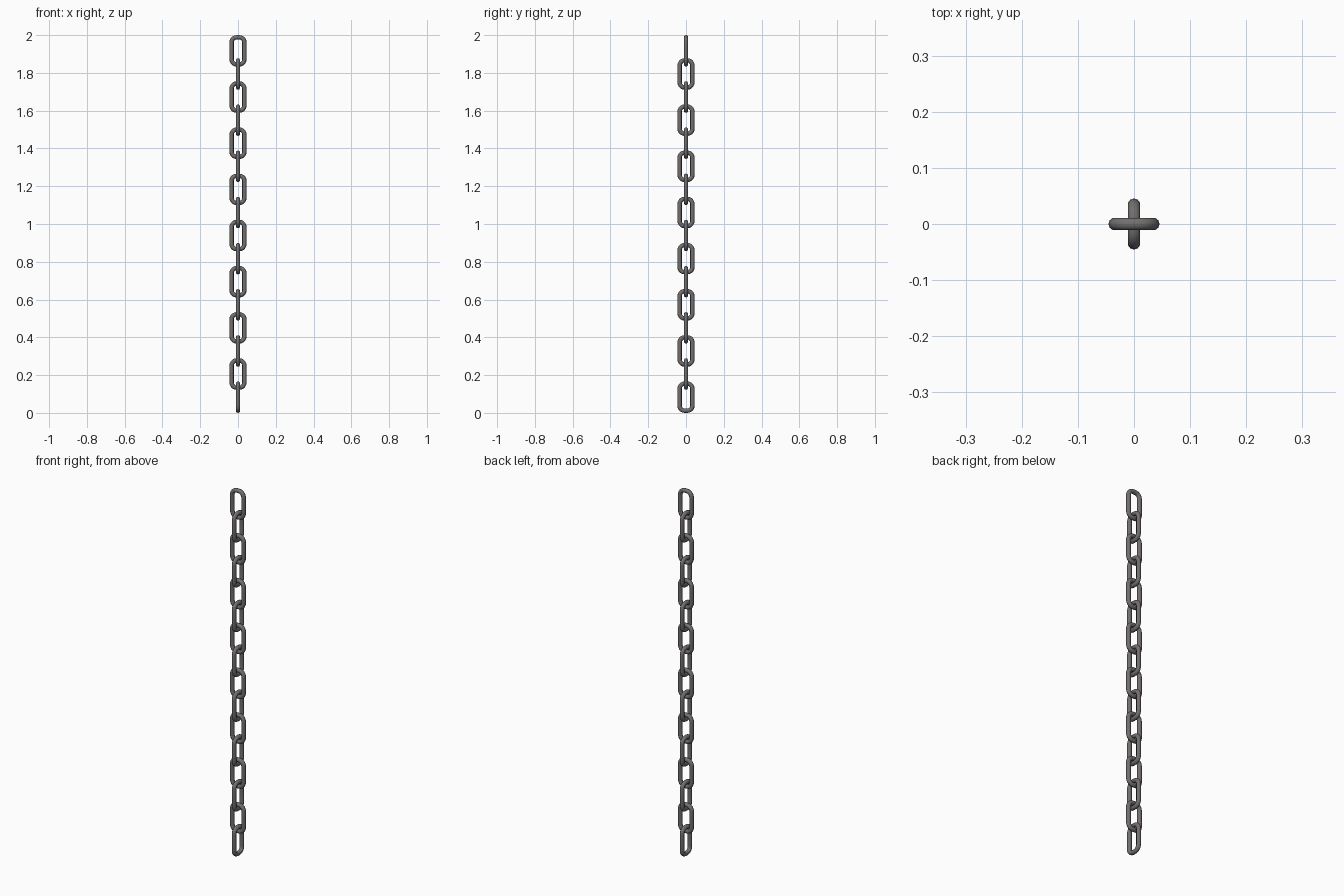
import bpy, bmesh, math
from mathutils import Vector

if "Cube" in bpy.data.objects:
    bpy.data.objects.remove(bpy.data.objects["Cube"])

COUNT = 16          # links in the chain
ROD = 0.0115        # rod radius
LENGTH = 0.167      # outer link length
WIDTH = 0.091       # outer link width
PITCH = (2.0 - LENGTH) / (COUNT - 1)
CORNER = 0.027      # bend radius of the rod centreline
SIDES, STEPS = 10, 5

steel = bpy.data.materials.new("dark_steel")
steel.diffuse_color = (0.17, 0.16, 0.155, 1)
steel.use_nodes = True
steel.node_tree.nodes["Principled BSDF"].inputs["Base Color"].default_value = steel.diffuse_color


def link_path():
    """Rounded-rectangle centreline as (point, outward normal) pairs."""
    hw, hl = WIDTH / 2 - ROD - CORNER, LENGTH / 2 - ROD - CORNER
    path = []
    for q, (sx, sz) in enumerate([(1, 1), (-1, 1), (-1, -1), (1, -1)]):
        for i in range(STEPS + 1):
            a = math.pi / 2 * (q + i / STEPS)
            n = Vector((math.cos(a), 0, math.sin(a)))
            path.append((Vector((sx * hw, 0, sz * hl)) + n * CORNER, n))
    return path


def link_mesh():
    """Round rod swept around the closed link path."""
    bm = bmesh.new()
    rings = []
    for p, n in link_path():
        ring = []
        for j in range(SIDES):
            t = 2 * math.pi * j / SIDES
            ring.append(bm.verts.new(p + n * ROD * math.cos(t) + Vector((0, ROD * math.sin(t), 0))))
        rings.append(ring)
    for k, a in enumerate(rings):
        b = rings[(k + 1) % len(rings)]
        for j in range(SIDES):
            m = (j + 1) % SIDES
            bm.faces.new((a[j], b[j], b[m], a[m]))
    bmesh.ops.recalc_face_normals(bm, faces=bm.faces)
    for f in bm.faces:
        f.smooth = True
    me = bpy.data.meshes.new("chain_link")
    bm.to_mesh(me)
    bm.free()
    me.materials.append(steel)
    return me


# Links hang from the top, each turned a quarter from its neighbour
mesh = link_mesh()
for i in range(COUNT):
    link = bpy.data.objects.new(f"chain_link_{i + 1}", mesh)
    link.location.z = 2 - LENGTH / 2 - i * PITCH
    link.rotation_euler.z = math.pi / 2 * (i % 2)
    bpy.context.collection.objects.link(link)
